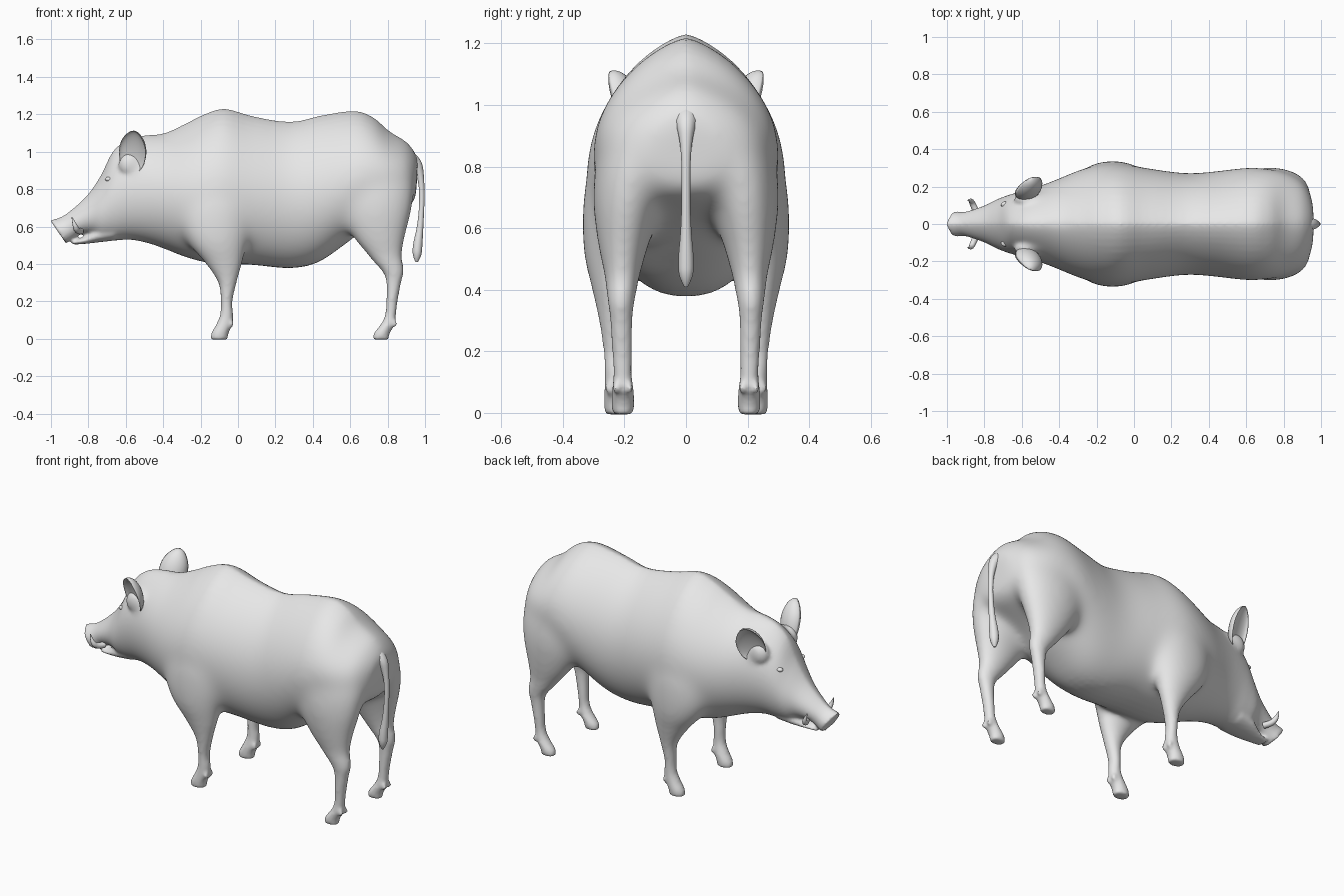
import bpy, bmesh, math
from mathutils import Vector, Matrix

cube = bpy.data.objects.get("Cube")
if cube:
    bpy.data.objects.remove(cube)

hide = bpy.data.materials.new("grey_hide")
hide.use_nodes = True
hide.diffuse_color = (0.8, 0.8, 0.8, 1)
hide.node_tree.nodes["Principled BSDF"].inputs["Base Color"].default_value = (0.8, 0.8, 0.8, 1)


def add_object(name, data):
    obj = bpy.data.objects.new(name, data)
    bpy.context.scene.collection.objects.link(obj)
    data.materials.append(hide)
    return obj


def mesh_object(name, bm):
    bmesh.ops.recalc_face_normals(bm, faces=bm.faces)
    for face in bm.faces:
        face.smooth = True
    mesh = bpy.data.meshes.new(name)
    bm.to_mesh(mesh)
    bm.free()
    return add_object(name, mesh)


def smooth_rows(rows, steps=4):
    """Catmull-Rom interpolation of the key sections."""
    out = []
    for i in range(len(rows) - 1):
        quad = (rows[max(i - 1, 0)], rows[i], rows[i + 1], rows[min(i + 2, len(rows) - 1)])
        for s in range(steps):
            t = s / steps
            out.append([b + 0.5 * t * (c - a + t * (2 * a - 5 * b + 4 * c - d + t * (3 * (b - c) + d - a)))
                        for a, b, c, d in zip(*quad)])
    return out + [rows[-1]]


def loft(bm, rows, ring, sides):
    """Skin closed rings through the sections and cap both ends."""
    angles = [math.tau * k / sides for k in range(sides)]
    rings = [[bm.verts.new(ring(row, math.cos(a), math.sin(a))) for a in angles]
             for row in smooth_rows(rows)]
    for lower, upper in zip(rings, rings[1:]):
        for k in range(sides):
            n = (k + 1) % sides
            bm.faces.new((lower[k], lower[n], upper[n], upper[k]))
    bm.faces.new(rings[0])
    bm.faces.new(rings[-1])


def torso_ring(row, c, s):
    """Egg section: narrow along the spine, round along the belly."""
    x_top, z_top, x_low, z_low, width = row
    t = 0.45 + (0.55 if s > 0 else 0.45) * s
    power = 1.45 if s > 0 else 0.9
    y = math.copysign(width * abs(c) ** power, c)
    return (x_low + (x_top - x_low) * t, y, z_low + (z_top - z_low) * t)


def leg_ring(side):
    def ring(row, c, s):
        z, x0, x1, y0, y1 = row
        return ((x0 + x1) / 2 + (x1 - x0) / 2 * c,
                side * ((y0 + y1) / 2 + (y1 - y0) / 2 * s), z)
    return ring


# Sections from snout to rump: top x, top z, bottom x, bottom z, half width
torso = [
    (-1.005, .635, -.92, .51, .07), (-.95, .65, -.88, .535, .064),
    (-.89, .69, -.84, .56, .076), (-.8, .775, -.78, .56, .103),
    (-.73, .88, -.73, .53, .133), (-.67, 1, -.66, .525, .157),
    (-.59, 1.065, -.58, .53, .18), (-.5, 1.09, -.48, .51, .21),
    (-.4, 1.1, -.38, .475, .25), (-.29, 1.145, -.29, .44, .29),
    (-.18, 1.2, -.18, .41, .318), (-.07, 1.23, -.07, .4, .322),
    (.08, 1.19, .08, .395, .298), (.28, 1.16, .28, .378, .272),
    (.45, 1.195, .43, .41, .283), (.62, 1.218, .58, .51, .302),
    (.72, 1.185, .7, .6, .297), (.81, 1.11, .82, .66, .275),
    (.91, 1.05, .91, .7, .22), (.965, .975, .95, .74, .13),
]
jaw = [
    (-.89, .525, -.885, .503, .035), (-.82, .548, -.82, .507, .055),
    (-.75, .595, -.75, .515, .085), (-.66, .63, -.66, .525, .1),
]
# Leg sections upwards: z, front x, back x, inner y, outer y
fore_leg = [
    (-.005, -.148, -.055, .19, .262), (.03, -.142, -.05, .186, .267),
    (.08, -.115, -.03, .19, .265), (.13, -.096, -.026, .198, .264),
    (.2, -.092, -.03, .198, .268), (.3, -.105, -.008, .195, .282),
    (.4, -.17, .02, .175, .304), (.5, -.26, .05, .13, .33),
    (.6, -.31, .08, .1, .338), (.75, -.32, .1, .05, .325), (.9, -.25, .06, .02, .25),
]
hind_leg = [
    (-.005, .72, .805, .172, .238), (.03, .727, .812, .168, .242),
    (.08, .765, .838, .17, .24), (.13, .787, .845, .176, .236),
    (.2, .793, .853, .175, .24), (.3, .793, .872, .174, .246),
    (.36, .772, .885, .168, .253), (.45, .69, .878, .148, .266),
    (.55, .605, .9, .118, .288), (.7, .52, .935, .07, .303),
    (.85, .5, .94, .03, .282), (1, .58, .88, .01, .2),
]


def ball(bm, centre, radius, stretch):
    place = Matrix.Translation(centre) @ Matrix.Diagonal((*stretch, 1))
    bmesh.ops.create_uvsphere(bm, u_segments=16, v_segments=10, radius=radius, matrix=place)


# Body, jaw, legs, dewclaws and ear roots are fused into one skin
bm = bmesh.new()
loft(bm, torso, torso_ring, 48)
loft(bm, jaw, torso_ring, 32)
for side in (1, -1):
    ball(bm, (-.57, side * .13, .93), .07, (1, .7, 1))
    for leg, claw_x in ((fore_leg, -.037), (hind_leg, .836)):
        loft(bm, leg, leg_ring(side), 32)
        middle = (leg[2][3] + leg[2][4]) / 2
        for offset in (-.022, .022):
            ball(bm, (claw_x, side * (middle + offset), .08), .016, (1, .8, 1.4))
body = mesh_object("body", bm)
remesh = body.modifiers.new("fuse", 'REMESH')
remesh.mode = 'VOXEL'
remesh.voxel_size = 0.01
remesh.use_smooth_shade = True
fused = bpy.data.meshes.new_from_object(body.evaluated_get(bpy.context.evaluated_depsgraph_get()))
body.modifiers.clear()
body.data = fused


def ramp(value, start, end):
    return min(max((value - start) / (end - start), 0), 1)


# Shoulders and haunches blend broadly, everything else is only softened
flank = body.vertex_groups.new(name="flank")
for v in fused.vertices:
    x, y, z = v.co
    flank.add([v.index], ramp(z, .4, .55) * ramp(z, 1.14, 1) * ramp(x, -.6, -.45), 'REPLACE')
for name, repeats in (("soften", 6), ("blend", 130)):
    smooth = body.modifiers.new(name, 'SMOOTH')
    smooth.factor = 0.5
    smooth.iterations = repeats
smooth.vertex_group = flank.name

# Cupped ears and small eyes, mirrored
ears, eyes = bmesh.new(), bmesh.new()
length = Vector((.02, .09, .21)).normalized()
width = Vector((.85, .42, 0))
width = (width - length * width.dot(length)).normalized()
facing = length.cross(width)
if facing.y < 0:
    facing.negate()
for side in (1, -1):
    mirror = Vector((1, side, 1))
    for v in bmesh.ops.create_uvsphere(ears, u_segments=24, v_segments=16, radius=1)["verts"]:
        x, y, z = v.co
        depth = -.03 * y if y > 0 else .06 * y
        x *= .078 * (1 - .2 * z * abs(z))
        v.co = (Vector((-.565, .2, 1.0)) + width * x + facing * depth + length * z * .12) * mirror
    ball(eyes, (-.69, side * .104, .853), .018, (1.2, .9, .7))
mesh_object("ears", ears)
mesh_object("eyes", eyes)


def tapered_curve(name, paths):
    """Round tubes through points given as x, y, z, radius."""
    curve = bpy.data.curves.new(name, 'CURVE')
    curve.dimensions = '3D'
    curve.bevel_depth = 1
    curve.bevel_resolution = 4
    curve.use_fill_caps = True
    for path in paths:
        spline = curve.splines.new('NURBS')
        spline.points.add(len(path) - 1)
        spline.use_endpoint_u = True
        spline.order_u = 3
        spline.resolution_u = 8
        for point, (x, y, z, radius) in zip(spline.points, path):
            point.co = (x, y, z, 1)
            point.radius = radius
    return add_object(name, curve)


# Tail with a thick tuft, and the two upturned tusks
tapered_curve("tail", [[
    (.9, 0, .96, .05), (.95, 0, .95, .035), (.978, 0, .87, .017), (.985, 0, .75, .013),
    (.975, 0, .6, .016), (.96, 0, .5, .026), (.957, 0, .44, .024), (.955, 0, .41, .006),
]])
tapered_curve("tusks", [[
    (-.84, side * .06, .575, .017), (-.86, side * .1, .575, .017),
    (-.872, side * .13, .605, .013), (-.888, side * .125, .65, .002),
] for side in (1, -1)])
